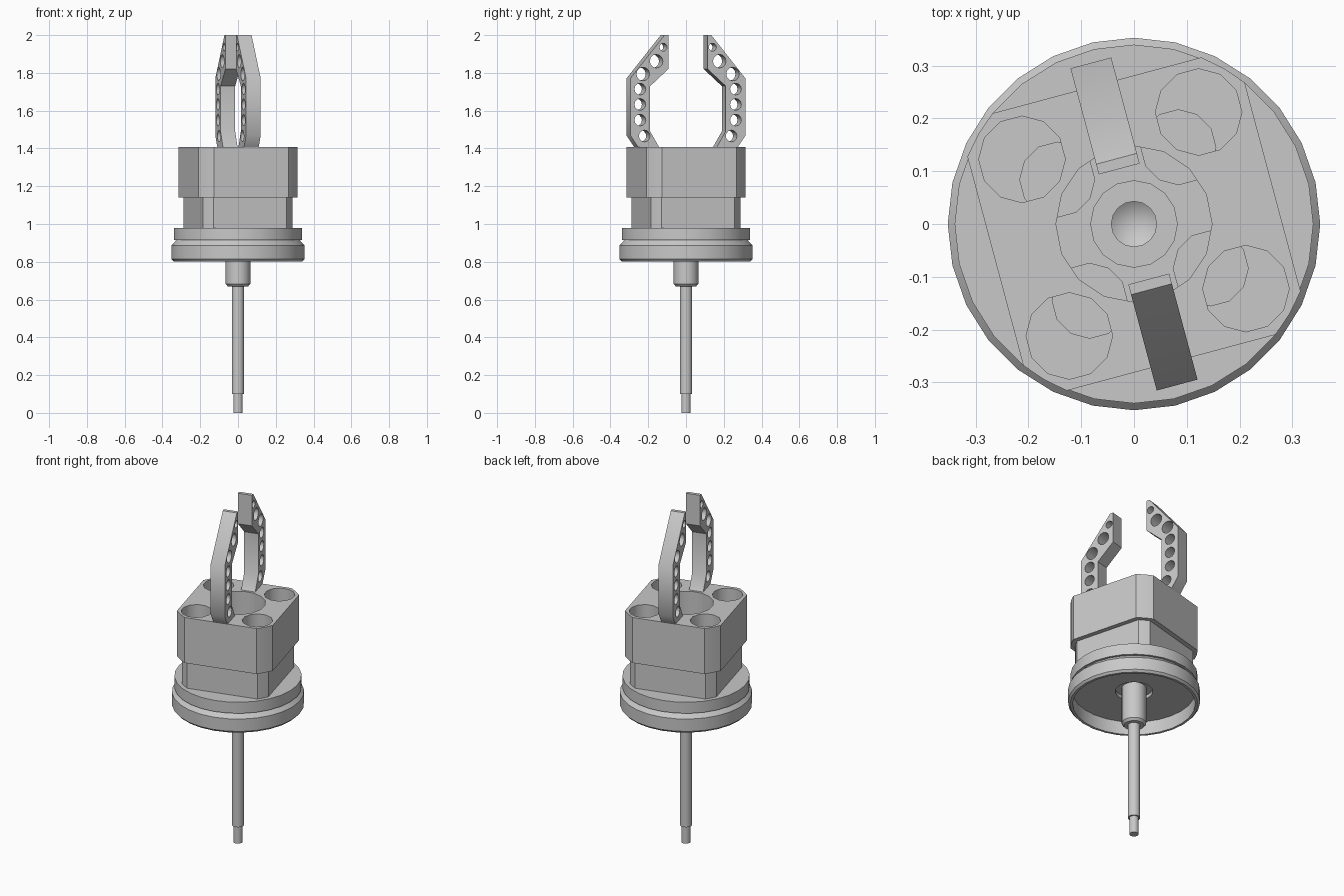
import bpy, bmesh
from math import cos, sin, pi, radians, atan2, hypot
from mathutils import Matrix

if "Cube" in bpy.data.objects:
    bpy.data.objects.remove(bpy.data.objects["Cube"])

TURN = radians(15)  # twist of the block and fingers about the shaft

metal = bpy.data.materials.new("plain_grey")
metal.use_nodes = True
GREY = (0.58, 0.58, 0.58, 1)
metal.diffuse_color = GREY
metal.node_tree.nodes["Principled BSDF"].inputs["Base Color"].default_value = GREY


def make(name, bm):
    bmesh.ops.remove_doubles(bm, verts=bm.verts, dist=1e-5)
    bmesh.ops.recalc_face_normals(bm, faces=bm.faces)
    mesh = bpy.data.meshes.new(name)
    bm.to_mesh(mesh)
    bm.free()
    mesh.materials.append(metal)
    ob = bpy.data.objects.new(name, mesh)
    bpy.context.collection.objects.link(ob)
    return ob


def activate(ob):
    bpy.ops.object.select_all(action='DESELECT')
    ob.select_set(True)
    bpy.context.view_layer.objects.active = ob


def lathe(name, profile, sides, centre=(0, 0)):
    """Solid of revolution from (radius, z) points running axis to axis."""
    bm = bmesh.new()
    verts = [bm.verts.new((r, 0, z)) for r, z in profile]
    edges = [bm.edges.new(pair) for pair in zip(verts, verts[1:])]
    bmesh.ops.spin(bm, geom=verts + edges, cent=(0, 0, 0), axis=(0, 0, 1),
                   angle=2 * pi, steps=sides, use_duplicate=False)
    bmesh.ops.translate(bm, verts=bm.verts, vec=(*centre, 0))
    return make(name, bm)


def prism(name, points, direction):
    """Extrude a planar outline along a direction."""
    bm = bmesh.new()
    face = bm.faces.new([bm.verts.new(p) for p in points])
    out = bmesh.ops.extrude_face_region(bm, geom=[face])
    moved = [v for v in out["geom"] if isinstance(v, bmesh.types.BMVert)]
    bmesh.ops.translate(bm, verts=moved, vec=direction)
    bmesh.ops.rotate(bm, verts=bm.verts, matrix=Matrix.Rotation(TURN, 3, 'Z'))
    return make(name, bm)


def cut(target, cutters):
    activate(target)
    for c in cutters:
        mod = target.modifiers.new("cut", 'BOOLEAN')
        mod.operation, mod.solver, mod.object = 'DIFFERENCE', 'EXACT', c
        bpy.ops.object.modifier_apply(modifier=mod.name)


def smooth(ob):
    activate(ob)
    bpy.ops.object.shade_smooth_by_angle(angle=radians(40))


def block(name, half, reach, z0, z1):
    """Square block whose corners are rounded about the shaft axis."""
    r, a = hypot(half, reach), atan2(reach, half)
    points = []
    for q in range(4):
        for ang in (a, pi / 4, pi / 2 - a):
            t = q * pi / 2 + ang
            points.append((r * cos(t), r * sin(t), z0))
    return prism(name, points, (0, 0, z1 - z0))


# Round flange with sloping groove and hollow underside
smooth(lathe("flange", [
    (0, 0.9), (0.1, 0.9), (0.1, 0.88), (0.328, 0.88), (0.328, 0.802),
    (0.342, 0.802), (0.353, 0.814), (0.353, 0.887), (0.327, 0.914),
    (0.34, 0.914), (0.34, 0.98), (0, 0.98)], 28))

# Stepped shaft with collar
smooth(lathe("shaft", [
    (0, 0), (0.025, 0), (0.025, 0.1), (0.033, 0.1), (0.033, 0.67),
    (0.054, 0.67), (0.066, 0.683), (0.066, 0.91), (0, 0.91)], 16))

# Lower and upper blocks
lower = block("lower_block", 0.245, 0.2, 0.975, 1.14)
upper = block("upper_block", 0.272, 0.205, 1.14, 1.408)

# Stepped centre bore, four corner pockets and the ports that join them
bore = lathe("bore_cutter", [
    (0, 1.03), (0.043, 1.06), (0.043, 1.09), (0.082, 1.09), (0.082, 1.12),
    (0.148, 1.12), (0.148, 1.5), (0, 1.5)], 16)
cutters = [bore]
for q in range(4):
    t = radians(60 + 90 * q)
    for name, dist, r, z0, z1 in (("pocket", 0.245, 0.082, 1.17, 1.5),
                                  ("port", 0.168, 0.071, 1.1, 1.25)):
        cutters.append(lathe(name + "_cutter", [(0, z0), (r, z0), (r, z1), (0, z1)],
                             12, (dist * cos(t), dist * sin(t))))
cut(lower, cutters)
cut(upper, cutters)
smooth(lower)
smooth(upper)

# Two facing gripper fingers with rows of lightening holes
OUTLINE = [(0.272, 1.405), (0.316, 1.47), (0.316, 1.77), (0.128, 2), (0.108, 2),
           (0.108, 1.82), (0.207, 1.73), (0.207, 1.49), (0.157, 1.405)]
HOLES = [(0.238, 1.466, 0.031), (0.262, 1.55, 0.031), (0.262, 1.633, 0.031),
         (0.262, 1.714, 0.031), (0.246, 1.794, 0.036), (0.173, 1.862, 0.036),
         (0.135, 1.936, 0.021)]
for name, side in (("back_finger", 1), ("front_finger", -1)):
    finger = prism(name, [(-0.04, side * v, z) for v, z in OUTLINE], (0.08, 0, 0))
    drills = []
    for v, z, r in HOLES:
        ring = [(-0.1, side * v + r * cos(k * pi / 6), z + r * sin(k * pi / 6))
                for k in range(12)]
        drills.append(prism("drill_cutter", ring, (0.2, 0, 0)))
    cut(finger, drills)
    smooth(finger)
    cutters += drills

# Remove the cutters
for c in cutters:
    bpy.data.objects.remove(c)
